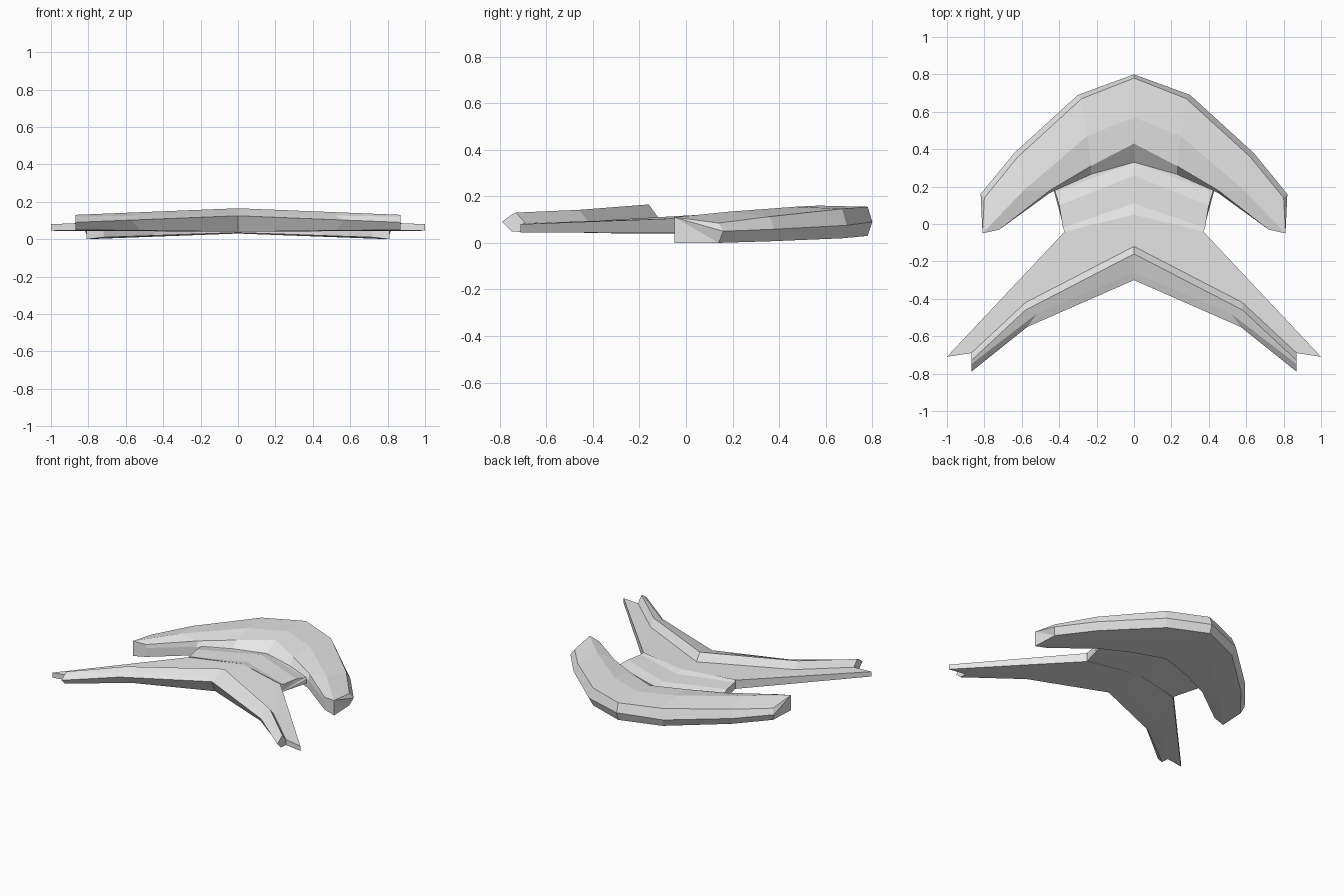
import bpy, bmesh

cube = bpy.data.objects.get("Cube")
if cube:
    bpy.data.objects.remove(cube, do_unlink=True)

# Single hull colour
grey = bpy.data.materials.new("hull_grey")
grey.use_nodes = True
colour = (0.8, 0.8, 0.8, 1)
grey.diffuse_color = colour
grey.node_tree.nodes["Principled BSDF"].inputs["Base Color"].default_value = colour


def shifted(plan, dx, dy, taper=0):
    """Offset a plan line, fading the offset towards the tip; stay on the centre line."""
    tip_x = plan[-1][0]
    return [(x + dx if x else 0, y + dy * (1 - x / tip_x) ** taper) for x, y in plan]


def rail(plan, root_z, tip_z, power=1):
    """Lift a plan line, easing its height from the root to the tip."""
    tip_x = plan[-1][0]
    return [(x, y, root_z + (tip_z - root_z) * (x / tip_x) ** power) for x, y in plan]


def half_loft(name, rails):
    """Skin the rails as closed rings, cap the tip and mirror across the centre."""
    bm = bmesh.new()
    rings = [[bm.verts.new(point) for point in ring] for ring in zip(*rails)]
    count = len(rails)
    for inner, outer in zip(rings, rings[1:]):
        for i in range(count):
            j = (i + 1) % count
            bm.faces.new((inner[i], inner[j], outer[j], outer[i]))
    tip = rings[-1]
    for i in range(1, count - 1):
        bm.faces.new((tip[0], tip[i], tip[i + 1]))
    geometry = bm.verts[:] + bm.edges[:] + bm.faces[:]
    bmesh.ops.mirror(bm, geom=geometry, axis='X', merge_dist=0.0005)
    bmesh.ops.recalc_face_normals(bm, faces=bm.faces[:])
    mesh = bpy.data.meshes.new(name)
    bm.to_mesh(mesh)
    bm.free()
    mesh.materials.append(grey)
    bpy.context.collection.objects.link(bpy.data.objects.new(name, mesh))


# Front wing: swept arms with a raised ridge and a notched tip
rear = [(0, .05), (.37, -.04), (1, -.71)]
valley = [(0, -.12), (.58, -.42), (.87, -.69)]
ridge = shifted(valley, 0, -.04)
step = [(0, -.26), (.52, -.48), (.87, -.75)]
lead = [(0, -.3), (.57, -.55), (.87, -.79)]
half_loft("front_wing", [
    rail(valley, .04, .045),
    rail(rear, .04, .045),
    rail(rear, .12, .08),
    rail(valley, .11, .085),
    rail(ridge, .165, .13),
    rail(step, .135, .12),
    rail(lead, .125, .09),
    rail(step, .04, .05),
])

# Rear crescent: bevelled outer rim, crest line and sloping inner edge
rim = [(0, .8), (.3, .69), (.64, .38), (.82, .16)]
rim_top = shifted(rim, -.02, -.02)
crest = [(0, .57), (.25, .47), (.59, .18), (.81, -.05)]
inner_edge = [(0, .43), (.23, .31), (.45, .18), (.72, -.03)]
inner_foot = shifted(inner_edge, 0, -.1, taper=2)
half_loft("rear_crescent", [
    rail(crest, .16, .11, power=2),
    rail(rim_top, .155, .085, power=2),
    rail(rim, .09, .05),
    rail(rim_top, .03, 0),
    rail(crest, .03, 0),
    rail(inner_foot, .035, .01),
    rail(inner_foot, .09, .075),
    rail(inner_edge, .15, .1),
])

# Neck: joins both, with a shallow valley in front of the crescent
neck_front = rear[:2]
neck_back = [(0, .42), (.44, .22)]
half_loft("neck", [
    rail(neck_front, .04, .045),
    rail(neck_front, .12, .11),
    rail([(0, .11), (.38, -.02)], .11, .1),
    rail([(0, .26), (.4, .1)], .11, .1),
    rail([(0, .33), (.42, .17)], .09, .087),
    rail(neck_back, .09, .085),
    rail(neck_back, .04, .045),
])
